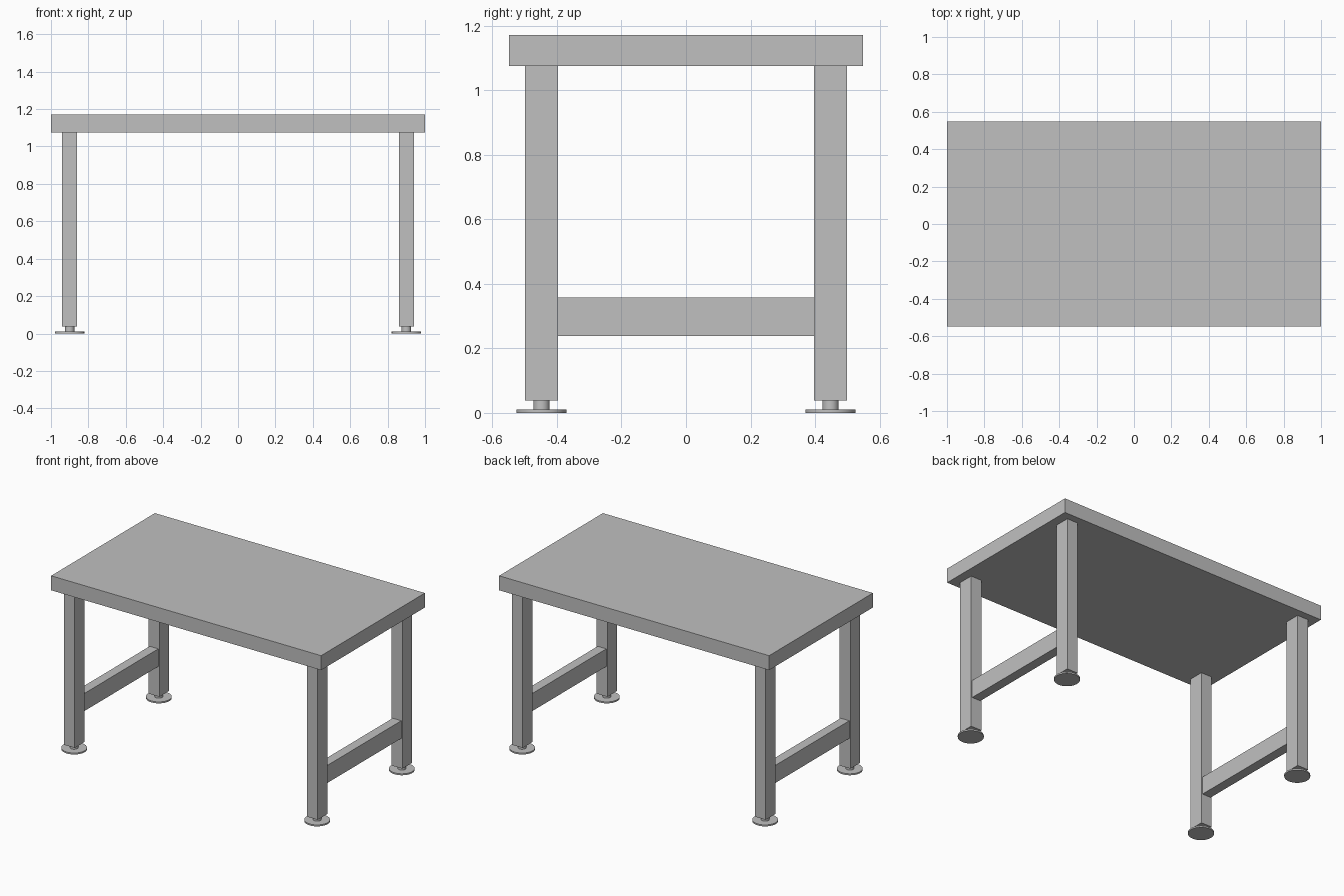
import bpy

cube = bpy.data.objects.get("Cube")
if cube:
    bpy.data.objects.remove(cube, do_unlink=True)

GREY = (0.53, 0.53, 0.53, 1)
mat = bpy.data.materials.new("light grey")
mat.use_nodes = True
mat.diffuse_color = GREY
mat.node_tree.nodes["Principled BSDF"].inputs["Base Color"].default_value = GREY


def box(name, centre, size):
    bpy.ops.mesh.primitive_cube_add(size=1, location=centre)
    ob = bpy.context.object
    ob.name = name
    ob.scale = size
    bpy.ops.object.transform_apply(location=False, rotation=False, scale=True)
    ob.data.materials.append(mat)


def cylinder(name, x, y, z0, z1, radius):
    bpy.ops.mesh.primitive_cylinder_add(
        vertices=48, radius=radius, depth=z1 - z0, location=(x, y, (z0 + z1) / 2))
    ob = bpy.context.object
    ob.name = name
    ob.data.materials.append(mat)
    bpy.ops.object.shade_smooth_by_angle()


TOP, UNDER, LEG_BASE = 1.172, 1.075, 0.038
LEG_X, LEG_Y = 0.9, 0.448
LEG_W, LEG_D = 0.08, 0.103

# Table top
box("table_top", (0, 0, (TOP + UNDER) / 2), (2, 1.098, TOP - UNDER))

for side, sx in (("right", -1), ("left", 1)):
    x = sx * LEG_X
    # Rail joining the two legs at each end
    box(side + "_rail", (x, 0, 0.298), (0.064, 2 * LEG_Y - LEG_D, 0.118))
    for end, sy in (("front", -1), ("back", 1)):
        y = sy * LEG_Y
        name = end + "_" + side
        # Square leg on a levelling foot
        box(name + "_leg", (x, y, (UNDER + LEG_BASE) / 2), (LEG_W, LEG_D, UNDER - LEG_BASE))
        cylinder(name + "_foot_stem", x, y, 0.01, LEG_BASE, 0.025)
        cylinder(name + "_foot_pad", x, y, 0, 0.01, 0.078)
